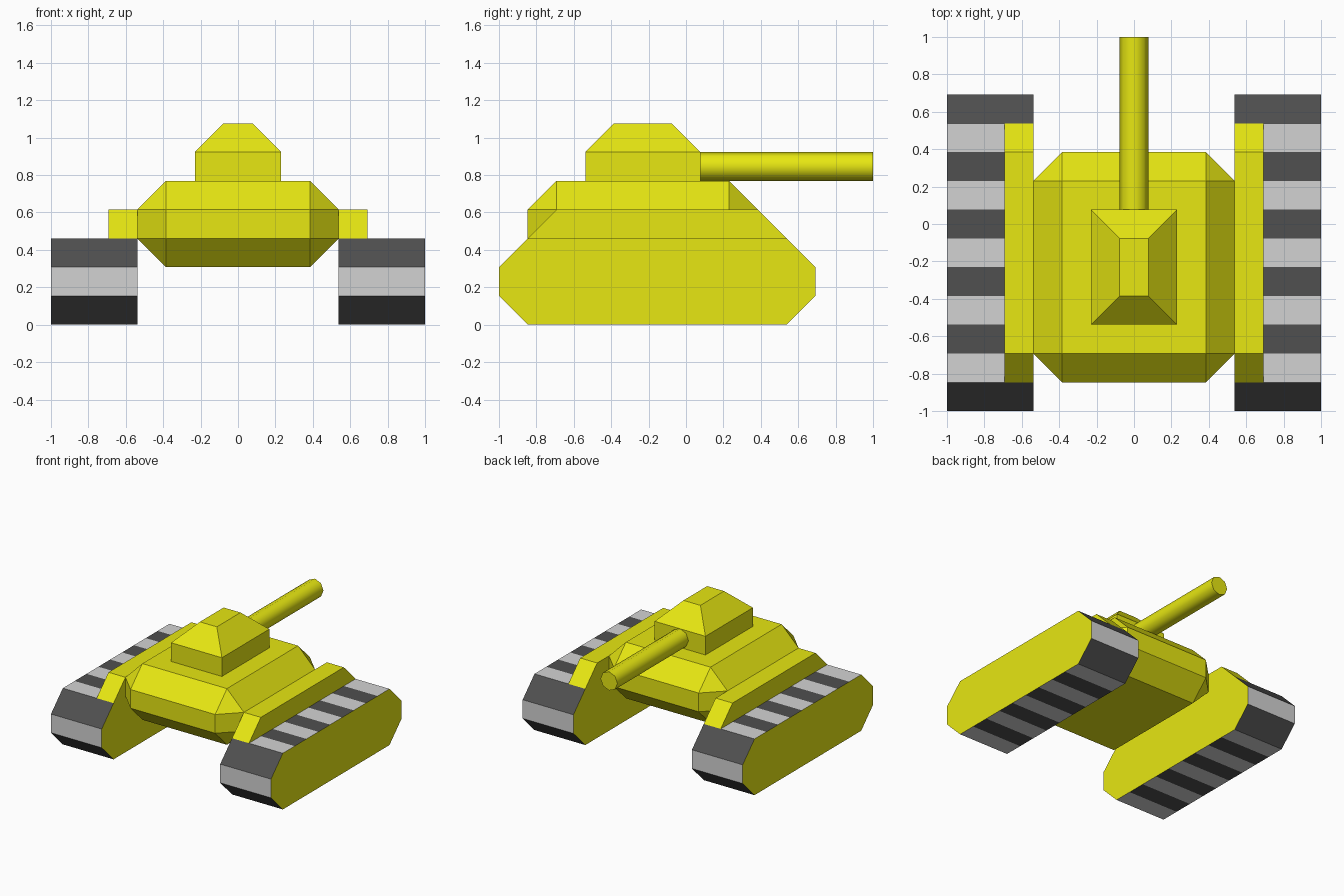
import bpy, bmesh, math
from itertools import product
from mathutils import Vector, Matrix

cube = bpy.data.objects.get("Cube")
if cube:
    bpy.data.objects.remove(cube, do_unlink=True)

U = 2 / 13  # modelling unit: every corner sits on a half-unit grid


def material(name, rgb):
    mat = bpy.data.materials.new(name)
    mat.use_nodes = True
    mat.diffuse_color = (*rgb, 1)
    mat.node_tree.nodes["Principled BSDF"].inputs["Base Color"].default_value = (*rgb, 1)
    return mat


YELLOW = material("yellow paint", (0.8, 0.8, 0.006))
LIGHT = material("light grey tread", (0.65, 0.65, 0.65))
DARK = material("dark grey tread", (0.08, 0.08, 0.08))


def finish(name, bm, mats):
    bmesh.ops.recalc_face_normals(bm, faces=bm.faces)
    mesh = bpy.data.meshes.new(name)
    bm.to_mesh(mesh)
    bm.free()
    for mat in mats:
        mesh.materials.append(mat)
    obj = bpy.data.objects.new(name, mesh)
    bpy.context.collection.objects.link(obj)
    return obj


def convex_block(name, boxes):
    """Faceted solid wrapped around flat rectangles (x0, x1, y0, y1, z0, z1)."""
    bm = bmesh.new()
    for x0, x1, y0, y1, z0, z1 in boxes:
        for co in set(product((x0, x1), (y0, y1), (z0, z1))):
            bm.verts.new(Vector(co) * U)
    bmesh.ops.remove_doubles(bm, verts=bm.verts, dist=0.001)
    bmesh.ops.convex_hull(bm, input=bm.verts)
    bmesh.ops.dissolve_limit(bm, angle_limit=0.02, verts=bm.verts, edges=bm.edges)
    return finish(name, bm, [YELLOW])


def track(name, x0, x1):
    """Chamfered loop of equal tread plates, striped alternately, with flat painted sides."""
    point = Vector((-5.5, 0))
    path = []
    for dy, dz, steps in ((1, 0, 9), (1, 1, 1), (0, 1, 1), (-1, 1, 1),
                          (-1, 0, 9), (-1, -1, 1), (0, -1, 1), (1, -1, 1)):
        for _ in range(steps):
            path.append(point.copy())
            point += Vector((dy, dz))
    bm = bmesh.new()
    sides = [[bm.verts.new(Vector((x, p.x, p.y)) * U) for p in path] for x in (x0, x1)]
    for side in sides:
        bm.faces.new(side)
    a, b = sides
    for i in range(len(path)):
        j = (i + 1) % len(path)
        bm.faces.new((a[i], a[j], b[j], b[i])).material_index = 1 + i % 2
    return finish(name, bm, [YELLOW, LIGHT, DARK])


# Tracks and the fenders above them
for label, s in (("left", 1), ("right", -1)):
    track(label + "_track", s * 3.5, s * 6.5)
    convex_block(label + "_fender", [(s * 3.5, s * 4.5, -5.5, 3.5, 3, 3),
                                     (s * 3.5, s * 4.5, -4.5, 2.5, 4, 4)])

# Hull: a box with all its edges chamfered
convex_block("hull", [(-2.5, 2.5, -4.5, 1.5, 2, 5),
                      (-3.5, 3.5, -4.5, 1.5, 3, 4),
                      (-2.5, 2.5, -5.5, 2.5, 3, 4)])

# Turret with a sloping roof
convex_block("turret", [(-1.5, 1.5, -3.5, 0.5, 5, 6),
                        (-0.5, 0.5, -2.5, -0.5, 7, 7)])

# Gun barrel
bm = bmesh.new()
bmesh.ops.create_cone(bm, cap_ends=True, segments=8, radius1=U / 2, radius2=U / 2, depth=6 * U,
                      matrix=Matrix.Translation(Vector((0, 3.5, 5.5)) * U)
                      @ Matrix.Rotation(math.pi / 2, 4, "X"))
barrel = finish("gun_barrel", bm, [YELLOW])
bpy.ops.object.select_all(action="DESELECT")
barrel.select_set(True)
bpy.context.view_layer.objects.active = barrel
bpy.ops.object.shade_smooth_by_angle(angle=math.radians(60))
